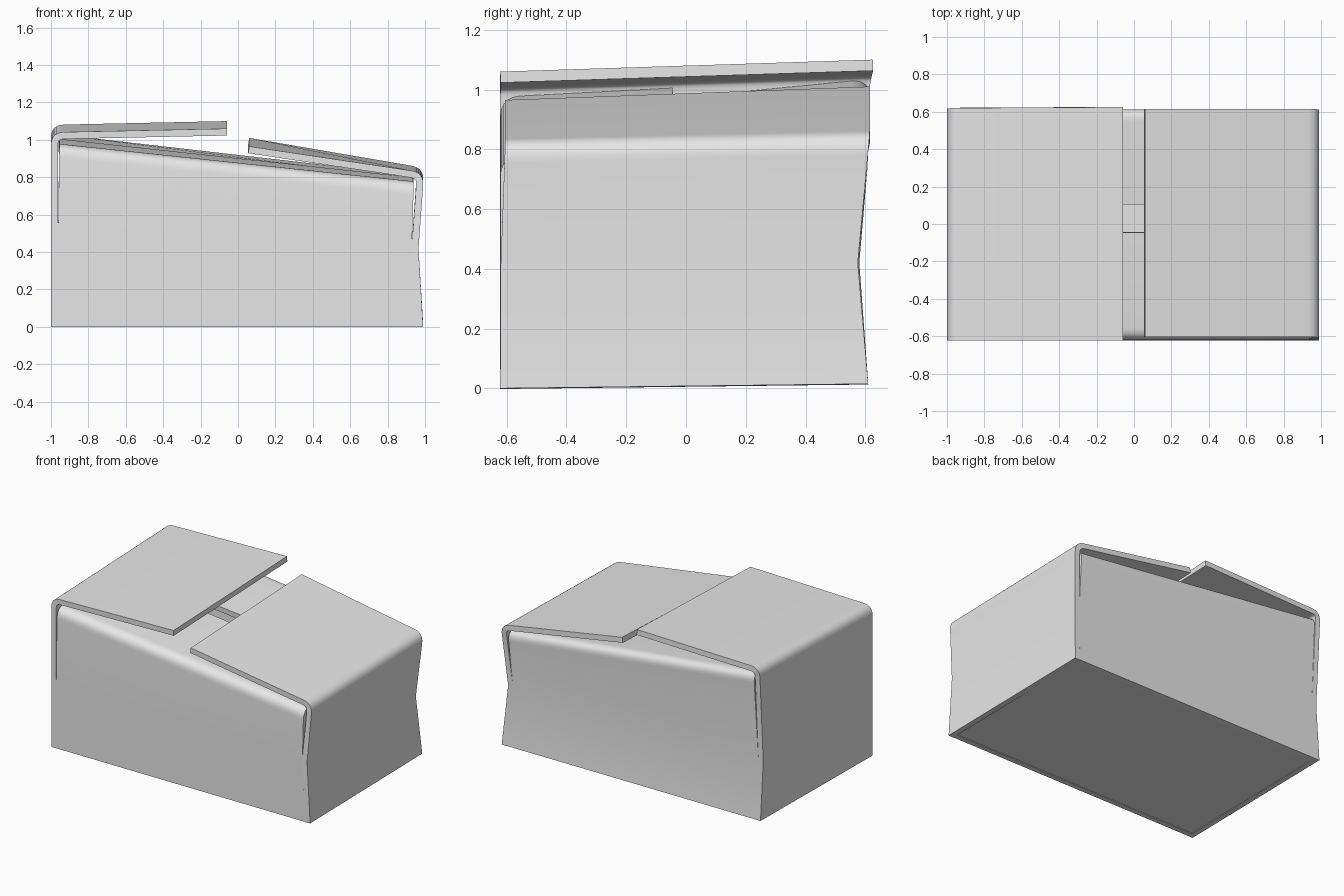
import bpy, bmesh, math
from mathutils import Vector

cube = bpy.data.objects.get("Cube")
if cube:
    bpy.data.objects.remove(cube, do_unlink=True)

THICK = 0.037
BEND = 0.07

card = bpy.data.materials.new("plain_grey_card")
card.use_nodes = True
card.diffuse_color = (0.8, 0.8, 0.8, 1)
card.node_tree.nodes["Principled BSDF"].inputs["Base Color"].default_value = (0.8, 0.8, 0.8, 1)


def folded(points):
    """Bottom, dent, fold corner and flap tip, with the fold corner rounded."""
    low, dent, corner, tip = [Vector(p) for p in points]
    a = corner + (dent - corner).normalized() * BEND
    b = corner + (tip - corner).normalized() * BEND
    curve = []
    for i in range(9):
        t = i / 8
        curve.append(a * (1 - t) ** 2 + corner * 2 * t * (1 - t) + b * t ** 2)
    return [low, dent] + curve + [tip]


def sheet(name, edge_a, edge_b):
    """Card panel spanning two edge lines, thickened toward the inside."""
    bm = bmesh.new()
    a = [bm.verts.new(p) for p in edge_a]
    b = [bm.verts.new(p) for p in edge_b]
    for i in range(len(a) - 1):
        bm.faces.new((a[i], a[i + 1], b[i + 1], b[i]))
    bm.normal_update()
    bm.faces.ensure_lookup_table()
    first = bm.faces[0]
    if first.normal.dot(first.calc_center_median() - Vector((0, 0, 0.5))) < 0:
        bmesh.ops.reverse_faces(bm, faces=bm.faces[:])
    mesh = bpy.data.meshes.new(name)
    bm.to_mesh(mesh)
    bm.free()
    mesh.materials.append(card)
    obj = bpy.data.objects.new(name, mesh)
    bpy.context.collection.objects.link(obj)
    solid = obj.modifiers.new("thickness", "SOLIDIFY")
    solid.thickness = THICK
    solid.offset = -1
    solid.use_even_offset = True
    # Bake the thickness so sharp edges are found on the full panel
    bpy.ops.object.select_all(action="DESELECT")
    obj.select_set(True)
    bpy.context.view_layer.objects.active = obj
    bpy.ops.object.modifier_apply(modifier=solid.name)
    bpy.ops.object.shade_smooth_by_angle(angle=math.radians(30))


# Tall side wall with its raised top flap
sheet("tall_side_and_flap",
      folded([(-1, -.622, 0), (-1, -.622, .42), (-1, -.622, 1.04), (-.06, -.622, 1.06)]),
      folded([(-1, .61, .015), (-1, .58, .42), (-1, .62, 1.08), (-.06, .625, 1.1)]))

# Short, dented side wall with its rising top flap
sheet("short_side_and_flap",
      folded([(.99, -.622, 0), (.965, -.62, .42), (.995, -.605, .825), (.06, -.605, .965)]),
      folded([(.99, .61, .015), (.965, .575, .42), (.995, .615, .85), (.06, .615, 1.01)]))

# Front wall with its inner flap
sheet("front_wall_and_flap",
      folded([(-.963, -.622, 0), (-.963, -.622, .42), (-.955, -.622, .975), (-.955, -.045, 1.005)]),
      folded([(.953, -.622, 0), (.929, -.62, .42), (.94, -.622, .775), (.93, -.045, .8)]))

# Back wall, creased inward, with its inner flap
sheet("back_wall_and_flap",
      folded([(-.963, .61, .015), (-.963, .58, .42), (-.955, .62, 1.035), (-.955, .105, .985)]),
      folded([(.953, .61, .015), (.929, .575, .42), (.94, .615, .815), (.93, .105, .79)]))

# Floor panel between the walls
sheet("floor",
      [(-.963, -.585, .004), (-.963, .573, .016)],
      [(.953, -.585, .004), (.953, .573, .016)])
